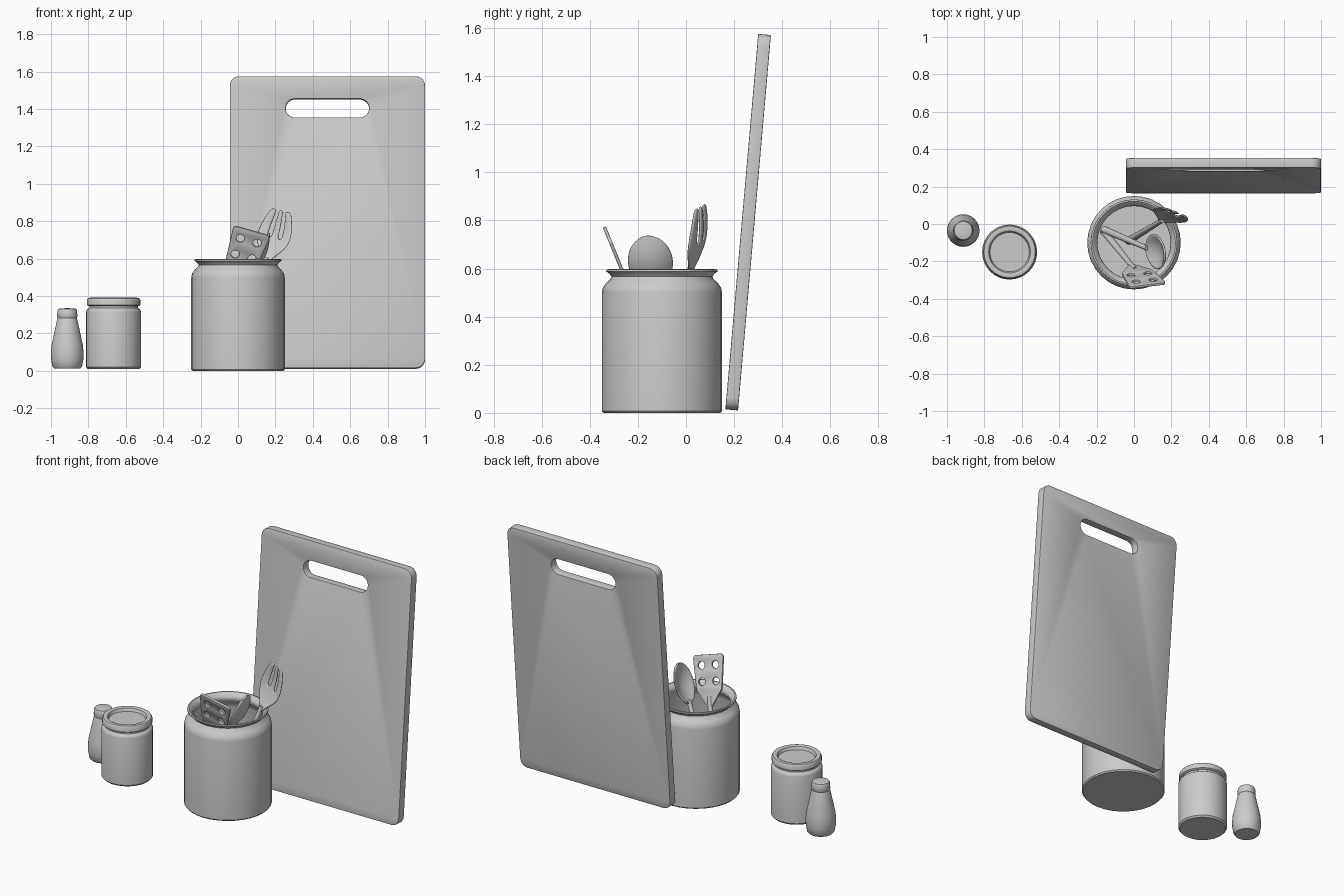
import bpy, bmesh
from math import pi, sin, cos, sqrt, tan, radians
from mathutils import Vector, Matrix

if "Cube" in bpy.data.objects:
    bpy.data.objects.remove(bpy.data.objects["Cube"])


def add(name, mesh, matrix, angle=40):
    ob = bpy.data.objects.new(name, mesh)
    bpy.context.collection.objects.link(ob)
    ob.matrix_world = matrix
    bpy.ops.object.select_all(action='DESELECT')
    ob.select_set(True)
    bpy.context.view_layer.objects.active = ob
    bpy.ops.object.shade_smooth_by_angle(angle=radians(angle))
    return ob


def from_bmesh(name, bm, matrix, angle=40):
    bmesh.ops.recalc_face_normals(bm, faces=bm.faces)
    me = bpy.data.meshes.new(name)
    bm.to_mesh(me)
    bm.free()
    return add(name, me, matrix, angle)


def lathe(name, profile, x, y, steps=32):
    """Revolve (radius, z) points about a vertical axis."""
    bm = bmesh.new()
    vs = [bm.verts.new((r, 0, z)) for r, z in profile]
    es = [bm.edges.new(p) for p in zip(vs, vs[1:])]
    bmesh.ops.spin(bm, geom=vs + es, axis=(0, 0, 1), cent=(0, 0, 0),
                   angle=2 * pi, steps=steps, use_duplicate=False)
    bmesh.ops.remove_doubles(bm, verts=bm.verts, dist=1e-4)
    return from_bmesh(name, bm, Matrix.Translation((x, y, 0)))


def rounded(points, r, n=6):
    """Convex outline with arc corners."""
    pts = [Vector((*p, 0)) for p in points]
    out = []
    for i, p in enumerate(pts):
        a = (pts[i - 1] - p).normalized()
        b = (pts[(i + 1) % len(pts)] - p).normalized()
        half = a.angle(b) / 2
        c = p + (a + b).normalized() * r / sin(half)
        d = r / tan(half)
        va, vb = p + a * d - c, p + b * d - c
        out += [c + va.slerp(vb, k / n).normalized() * r for k in range(n + 1)]
    return out


def rect(x0, y0, x1, y1):
    return [(x0, y0), (x1, y0), (x1, y1), (x0, y1)]


def plate(name, outlines, thick, bevel, matrix):
    """Flat panel with holes from closed outlines."""
    cu = bpy.data.curves.new(name, 'CURVE')
    cu.dimensions, cu.fill_mode = '2D', 'BOTH'
    cu.extrude, cu.bevel_depth = thick / 2 - bevel, bevel
    cu.bevel_resolution, cu.offset = 1, -bevel
    for pts in outlines:
        sp = cu.splines.new('POLY')
        sp.points.add(len(pts) - 1)
        for q, p in zip(sp.points, pts):
            q.co = (p.x, p.y, 0, 1)
        sp.use_cyclic_u = True
    tmp = bpy.data.objects.new(name + "_curve", cu)
    bpy.context.collection.objects.link(tmp)
    dg = bpy.context.evaluated_depsgraph_get()
    me = bpy.data.meshes.new_from_object(tmp.evaluated_get(dg))
    bpy.data.objects.remove(tmp)
    bm = bmesh.new()
    bm.from_mesh(me)
    bmesh.ops.remove_doubles(bm, verts=bm.verts, dist=1e-5)
    return from_bmesh(name, bm, matrix, 35)


def frame(bottom, tip, facing):
    """Utensil frame: y along the handle, z out of the face."""
    o = Vector(bottom)
    y = Vector(tip) - o
    length = y.length
    y.normalize()
    z = Vector(facing)
    z = (z - y * z.dot(y)).normalized()
    m = Matrix((y.cross(z), y, z)).transposed().to_4x4()
    m.translation = o
    return m, length


def handle(name, m, length, r_end=0.02, r_neck=0.013):
    bm = bmesh.new()
    bmesh.ops.create_cone(bm, cap_ends=True, segments=16, radius1=r_end,
                          radius2=r_neck, depth=length)
    rot = Matrix.Rotation(-pi / 2, 4, 'X')
    return from_bmesh(name, bm, m @ Matrix.Translation((0, length / 2, 0)) @ rot)


def head(name, m, y0, y1, us, ts, width, depth, cut=lambda u, t: False):
    """Thin curved blade: grid over width u (-1..1) and length t (0..1)."""
    bm = bmesh.new()
    g = [[bm.verts.new((u * width(t), y0 + (y1 - y0) * t, depth(u, t)))
          for u in us] for t in ts]
    for j in range(len(ts) - 1):
        for i in range(len(us) - 1):
            if not cut((us[i] + us[i + 1]) / 2, (ts[j] + ts[j + 1]) / 2):
                bm.faces.new((g[j][i], g[j][i + 1], g[j + 1][i + 1], g[j + 1][i]))
    loose = [v for v in bm.verts if not v.link_faces]
    bmesh.ops.delete(bm, geom=loose, context='VERTS')
    ob = from_bmesh(name, bm, m, 180)
    s = ob.modifiers.new("thickness", 'SOLIDIFY')
    s.thickness, s.offset = 0.012, 0
    ob.modifiers.new("smooth", 'SUBSURF').levels = 1
    ob.modifiers["smooth"].render_levels = 1
    return ob


# Cutting board leaning back, with a grip slot
board_m = Matrix.Translation((0.478, 0.19, 0.0125)) @ Matrix.Rotation(radians(85), 4, 'X')
plate("cutting_board",
      [rounded(rect(-0.522, 0, 0.522, 1.566), 0.05),
       rounded(rect(-0.223, 1.345, 0.223, 1.445), 0.0499, 8)],
      0.053, 0.004, board_m)

# Crock
lathe("crock", [(0, 0), (0.243, 0), (0.25, 0.008), (0.25, 0.5), (0.246, 0.52),
                (0.232, 0.54), (0.215, 0.555), (0.21, 0.567), (0.217, 0.577),
                (0.232, 0.588), (0.231, 0.596), (0.222, 0.597), (0.2, 0.578),
                (0.196, 0.562), (0.203, 0.545), (0.225, 0.52), (0.232, 0.495),
                (0.232, 0.03), (0, 0.025)], 0, -0.1)

# Jar and its dished lid
lathe("jar", [(0, 0.01), (0.138, 0.01), (0.147, 0.02), (0.147, 0.315),
              (0.143, 0.327), (0.13, 0.336), (0.128, 0.36), (0, 0.36)], -0.665, -0.15)
lathe("jar_lid", [(0, 0.346), (0.135, 0.346), (0.143, 0.352), (0.143, 0.378),
                  (0.137, 0.388), (0.125, 0.391), (0.112, 0.386), (0.105, 0.368),
                  (0, 0.368)], -0.665, -0.15)

# Shaker and its cap
lathe("shaker", [(0, 0.012), (0.07, 0.012), (0.079, 0.022), (0.086, 0.06),
                 (0.087, 0.1), (0.083, 0.14), (0.067, 0.215), (0.055, 0.27),
                 (0.05, 0.285), (0, 0.285)], -0.913, -0.035)
lathe("shaker_cap", [(0, 0.28), (0.05, 0.28), (0.054, 0.288), (0.053, 0.32),
                     (0.048, 0.331), (0.035, 0.334), (0, 0.335)], -0.913, -0.035)

# Slotted spatula
m, L = frame((-0.16, -0.04, 0.04), (0.075, -0.33, 0.75), (0, -0.925, -0.38))
outline = [(-0.016, L - 0.3), (0.016, L - 0.3), (0.085, L - 0.2),
           (0.103, L), (-0.103, L), (-0.085, L - 0.2)]
holes = [[Vector((sx * 0.047 + 0.022 * cos(a * pi / 8), L - dy + 0.022 * sin(a * pi / 8), 0))
          for a in range(16)] for sx in (-1, 1) for dy in (0.06, 0.155)]
plate("spatula_head", [rounded(outline, 0.02)] + holes, 0.014, 0.003, m)
handle("spatula_handle", m, L - 0.24)

# Spoon
m, L = frame((-0.16, -0.03, 0.06), (0.165, -0.17, 0.735), (-1, 0, 0))
ts = [(1 - cos(pi * k / 12)) / 2 for k in range(13)]
us = [-1 + k / 4 for k in range(9)]


def spoon_width(t):
    return max(0.012, 0.095 * sqrt(max(0, 1 - (2 * t - 1) ** 2)))


head("spoon_bowl", m, L - 0.24, L, us, ts, spoon_width,
     lambda u, t: -0.032 * (1 - u * u) * sin(pi * t))
handle("spoon_handle", m, L - 0.22)

# Serving fork with three tines
m, L = frame((-0.03, -0.09, 0.05), (0.235, 0.07, 0.855), (-0.34, -0.94, 0.2))


def fork_width(t):
    if t < 0.5:
        return 0.014 + 0.083 * sin(pi * t) ** 1.5
    return 0.097 - 0.04 * (2 * t - 1) ** 2


head("fork_head", m, L - 0.3, L, [-1, -0.7, -0.42, -0.2, 0, 0.2, 0.42, 0.7, 1],
     [k / 12 for k in range(13)], fork_width,
     lambda u, t: -0.022 * sin(pi * t) * (1 - 0.7 * u * u) + 0.012 * t * t,
     lambda u, t: 0.2 < abs(u) < 0.42 and t > 0.5)
handle("fork_handle", m, L - 0.27)
